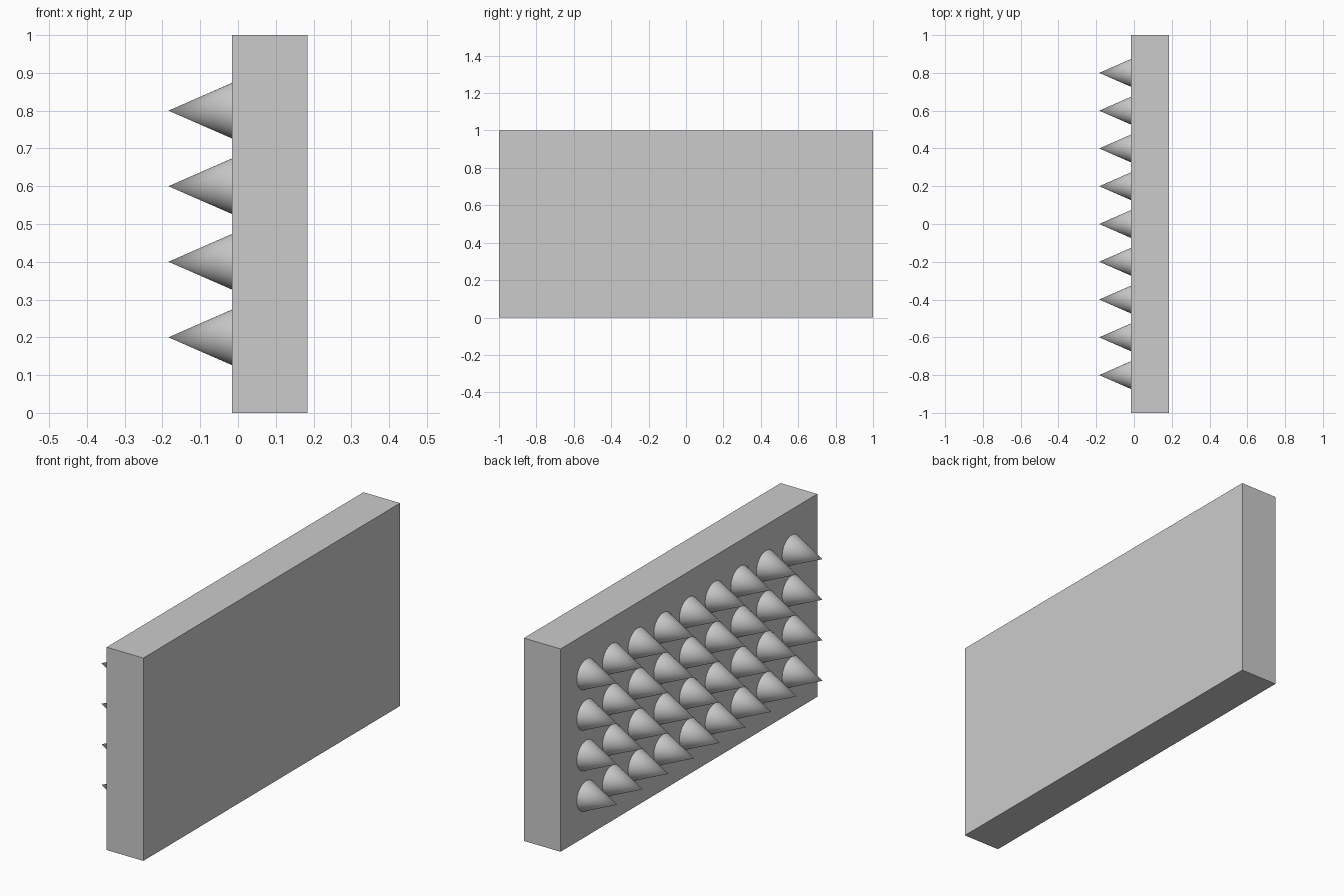
import bpy
from math import radians

if "Cube" in bpy.data.objects:
    bpy.data.objects.remove(bpy.data.objects["Cube"])

# Upright slab
FACE_X = -0.016
TIP_X = -0.184
bpy.ops.mesh.primitive_cube_add(size=1, location=(FACE_X + 0.1, 0, 0.5))
slab = bpy.context.object
slab.name = "slab"
slab.scale = (0.2, 2.0, 1.0)
bpy.ops.object.transform_apply(location=False, rotation=False, scale=True)

# One spike pointing to -x, base sunk slightly into the slab
SINK = 0.004
depth = FACE_X + SINK - TIP_X
radius = 0.0735 * depth / (FACE_X - TIP_X)
bpy.ops.mesh.primitive_cone_add(vertices=64, radius1=radius, radius2=0, depth=depth,
                                location=(TIP_X + depth / 2, -0.8, 0.2),
                                rotation=(0, radians(-90), 0))
spike = bpy.context.object
spike.name = "spikes"
bpy.ops.object.transform_apply(location=False, rotation=True, scale=True)
bpy.ops.object.shade_smooth_by_angle(angle=radians(30))


# Repeat it as 9 columns by 4 rows
def repeat(obj, name, count, offset):
    mod = obj.modifiers.new(name, 'ARRAY')
    mod.count = count
    mod.use_relative_offset = False
    mod.use_constant_offset = True
    mod.constant_offset_displace = offset


repeat(spike, "columns", 9, (0, 0.2, 0))
repeat(spike, "rows", 4, (0, 0, 0.2))
